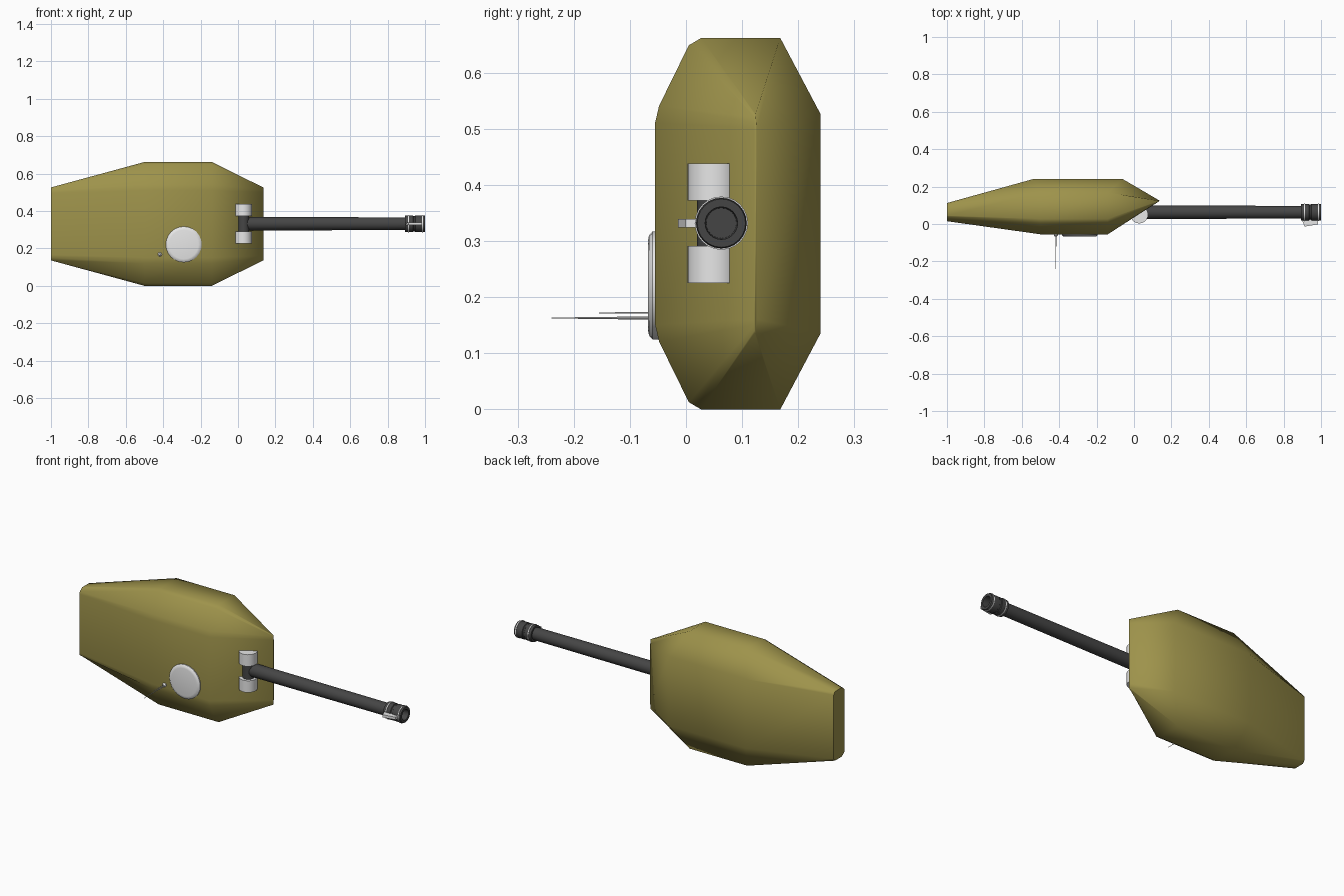
import bpy, bmesh, math
from mathutils import Matrix, Vector

if "Cube" in bpy.data.objects:
    bpy.data.objects.remove(bpy.data.objects["Cube"])


def material(name, rgb):
    m = bpy.data.materials.new(name)
    m.diffuse_color = (*rgb, 1)
    m.use_nodes = True
    m.node_tree.nodes["Principled BSDF"].inputs["Base Color"].default_value = m.diffuse_color
    return m


olive = material("olive paint", (0.34, 0.29, 0.07))
dark = material("dark steel", (0.06, 0.06, 0.06))
light = material("light grey", (0.8, 0.8, 0.8))
MID = 0.331  # height of the turret's symmetry plane


def finish(name, bm, mat, angle=40):
    bmesh.ops.recalc_face_normals(bm, faces=bm.faces)
    me = bpy.data.meshes.new(name)
    bm.to_mesh(me)
    bm.free()
    me.materials.append(mat)
    ob = bpy.data.objects.new(name, me)
    bpy.context.collection.objects.link(ob)
    bpy.ops.object.select_all(action='DESELECT')
    ob.select_set(True)
    bpy.context.view_layer.objects.active = ob
    bpy.ops.object.shade_smooth_by_angle(angle=math.radians(angle))
    return ob


def lathe(name, profile, origin, axis, mat, n=24):
    """Spin (distance along axis, radius) points; radius 0 closes the end."""
    bm = bmesh.new()
    rot = Vector((0, 0, 1)).rotation_difference(Vector(axis)).to_matrix()
    rings = []
    for d, r in profile:
        steps = n if r > 0 else 1
        rings.append([bm.verts.new(Vector(origin) + rot @ Vector(
            (r * math.cos(2 * math.pi * i / n), r * math.sin(2 * math.pi * i / n), d)))
            for i in range(steps)])
    for a, b in zip(rings, rings[1:]):
        for i in range(n):
            j = (i + 1) % n
            quad = [a[i % len(a)], a[j % len(a)], b[j % len(b)], b[i % len(b)]]
            bm.faces.new(list(dict.fromkeys(quad)))
    return finish(name, bm, mat)


# Turret shell: half profile (roof to floor) at four stations, lofted and mirrored
stations = [
    [(-1, .015, .165), (-1, .018, .18), (-1, .04, .195), (-1, .045, .195), (-1, .10, .195), (-1, .112, .18)],
    [(-.50, -.055, .18), (-.50, -.048, .21), (-.50, .005, .318), (-.50, .027, .331), (-.50, .168, .331), (-.54, .24, .195)],
    [(-.14, -.055, .18), (-.14, -.048, .21), (-.14, .005, .318), (-.14, .027, .331), (-.14, .168, .331), (-.06, .24, .195)],
    [(.135, .122, .17), (.135, .122, .18), (.135, .122, .19), (.135, .122, .195), (.135, .124, .195), (.135, .126, .17)],
]
bm = bmesh.new()
loops = []
for half in stations:
    pts = [(x, y, MID + z) for x, y, z in half] + [(x, y, MID - z) for x, y, z in reversed(half)]
    loops.append([bm.verts.new(p) for p in pts])
for a, b in zip(loops, loops[1:]):
    for i in range(len(a)):
        j = (i + 1) % len(a)
        bm.faces.new((a[i], a[j], b[j], b[i]))
bm.faces.new(loops[0])
bm.faces.new(loops[-1])
bmesh.ops.remove_doubles(bm, verts=bm.verts, dist=0.0005)
finish("turret_shell", bm, olive, 65)

# Gun trunnion: two drums with a dark core between
for name, z in (("lower", .225), ("upper", .372)):
    lathe(name + "_trunnion_drum", [(0, 0), (0, .047), (.066, .047), (.066, 0)],
          (.028, .05, z), (0, 0, 1), light)
lathe("trunnion_core", [(0, 0), (0, .03), (.085, .03), (.085, 0)], (.03, .05, .289), (0, 0, 1), dark)

# Barrel and muzzle with a bored end
GUN = (0, .063, .332)
lathe("gun_barrel", [(.03, 0), (.03, .036), (.9, .034), (.9, 0)], GUN, (1, 0, 0), dark)
lathe("muzzle", [(.893, .03), (.893, .045), (.935, .045), (.938, .041), (.946, .041), (.949, .045),
                 (.994, .045), (1.0, .043), (1.0, .029), (.94, .027), (.94, 0)],
      GUN, (1, 0, 0), dark)
for k, x in enumerate((.908, .985)):
    lathe(f"muzzle_ring_{k}", [(x, .04), (x, .0475), (x + .005, .0475), (x + .005, .04)],
          GUN, (1, 0, 0), light)

# Sight fin on the muzzle
bm = bmesh.new()
side = [(.897, .025), (.912, -.014), (.985, -.001), (.985, .025)]
a, b = [[bm.verts.new((x, y, z)) for x, y in side] for z in (.324, .339)]
bm.faces.new(a)
bm.faces.new(b)
for i in range(4):
    j = (i + 1) % 4
    bm.faces.new((a[i], a[j], b[j], b[i]))
finish("muzzle_sight", bm, light)

# Roof hatch
lathe("roof_hatch", [(-.01, 0), (-.01, .096), (.005, .096), (.011, .089), (.013, .078), (.013, 0)],
      (-.29, -.055, .221), (0, -1, 0), light)

# Antennas
lathe("antenna_base", [(-.01, 0), (-.01, .011), (.008, .011), (.014, .005), (.014, 0)],
      (-.418, -.053, .168), (0, -1, 0), light, 12)
for k, (z, length, r) in enumerate(((.163, .19, .0016), (.172, .105, .0014), (.163, .09, .0028))):
    lathe(f"antenna_{k}", [(0, 0), (0, r), (length * .6, r), (length, r * .6), (length, 0)],
          (-.418, -.05, z), (0, -1, 0), light, 8)
